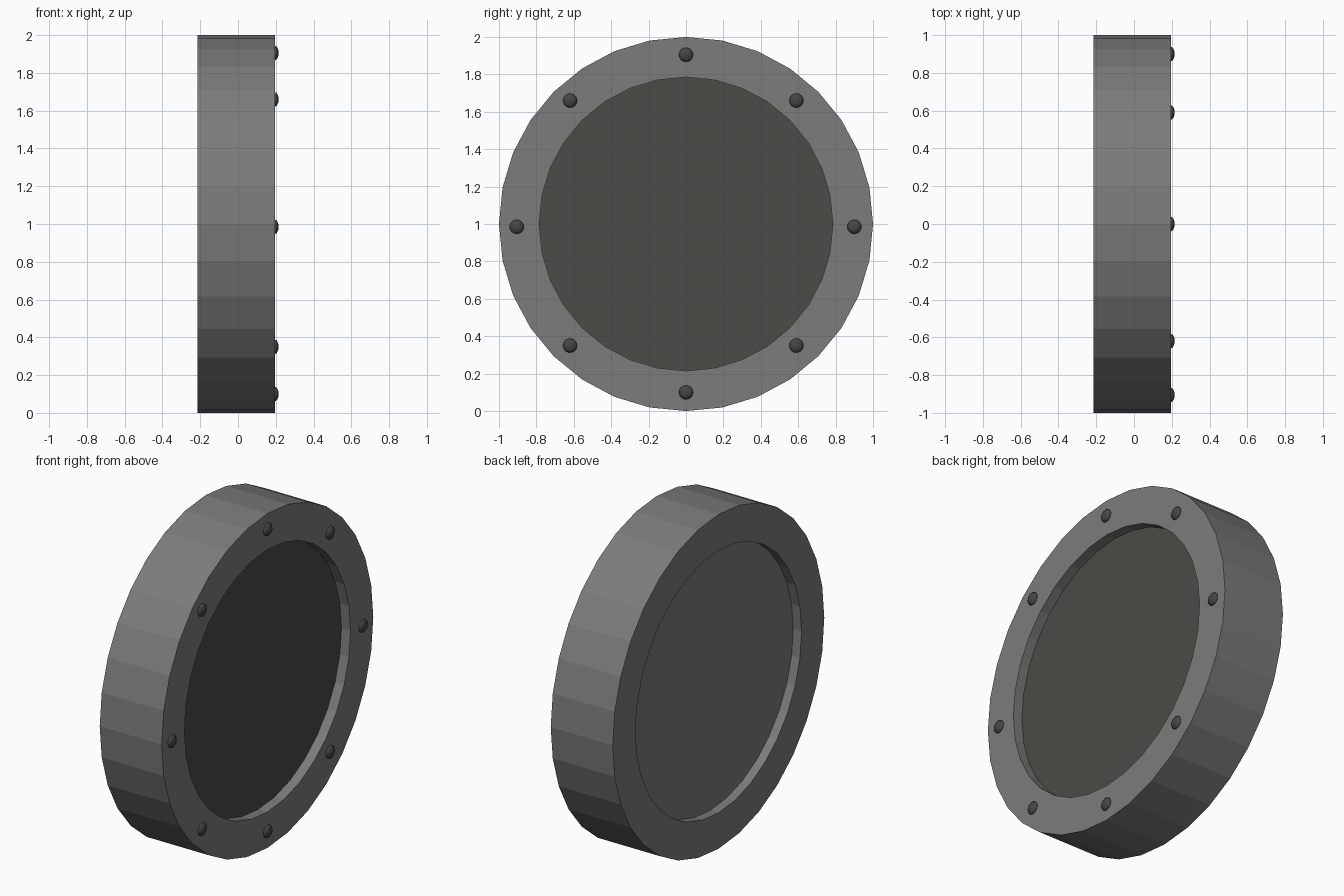
import bpy, bmesh, math
from mathutils import Matrix

if "Cube" in bpy.data.objects:
    bpy.data.objects.remove(bpy.data.objects["Cube"])

SIDES = 32
CZ = 1.0                      # height of the round's centre
BACK, FRONT = -0.215, 0.195   # rim faces along x
R_OUT, R_IN = 1.0, 0.785


def material(name, rgb):
    mat = bpy.data.materials.new(name)
    mat.diffuse_color = (*rgb, 1)
    mat.use_nodes = True
    mat.node_tree.nodes["Principled BSDF"].inputs["Base Color"].default_value = mat.diffuse_color
    return mat


def finish(name, bm, mat):
    bmesh.ops.recalc_face_normals(bm, faces=bm.faces)
    mesh = bpy.data.meshes.new(name)
    bm.to_mesh(mesh)
    bm.free()
    obj = bpy.data.objects.new(name, mesh)
    bpy.context.collection.objects.link(obj)
    mesh.materials.append(mat)
    return obj


def circle(bm, x, r):
    return [bm.verts.new((x, r * math.sin(a), CZ + r * math.cos(a)))
            for a in (2 * math.pi * i / SIDES for i in range(SIDES))]


def bridge(bm, a, b):
    for i in range(SIDES):
        j = (i + 1) % SIDES
        bm.faces.new((a[i], a[j], b[j], b[i]))


rim_grey = material("rim_grey", (0.2, 0.2, 0.2))
pane_dark = material("pane_dark", (0.07, 0.069, 0.062))
bolt_dark = material("bolt_dark", (0.06, 0.06, 0.06))

# Rim: rectangular section swept round the x axis
bm = bmesh.new()
loops = [circle(bm, x, r) for x, r in
         ((BACK, R_OUT), (FRONT, R_OUT), (FRONT, R_IN), (BACK, R_IN))]
for k in range(4):
    bridge(bm, loops[k], loops[(k + 1) % 4])
finish("rim", bm, rim_grey)


# Recessed discs closing the opening, dark in front and grey behind
def disc(name, x0, x1, mat):
    bm = bmesh.new()
    a, b = circle(bm, x0, R_IN), circle(bm, x1, R_IN)
    bridge(bm, a, b)
    bm.faces.new(a)
    bm.faces.new(b)
    finish(name, bm, mat)


disc("front_pane", 0.0, 0.135, pane_dark)
disc("back_plate", -0.16, -0.01, rim_grey)

# Low domed bolts on the front of the rim
bolts = [(0, 1.905), (0, 0.10), (0.90, 0.985), (-0.905, 0.985),
         (0.59, 1.66), (-0.62, 1.66), (0.59, 0.35), (-0.62, 0.35)]
for n, (y, z) in enumerate(bolts, 1):
    bm = bmesh.new()
    bmesh.ops.create_uvsphere(
        bm, u_segments=16, v_segments=8, radius=1,
        matrix=Matrix.Translation((FRONT, y, z))
        @ Matrix.Diagonal((0.02, 0.038, 0.038, 1))
        @ Matrix.Rotation(math.pi / 2, 4, 'Y'))
    for f in bm.faces:
        f.smooth = True
    finish(f"bolt_{n}", bm, bolt_dark)
